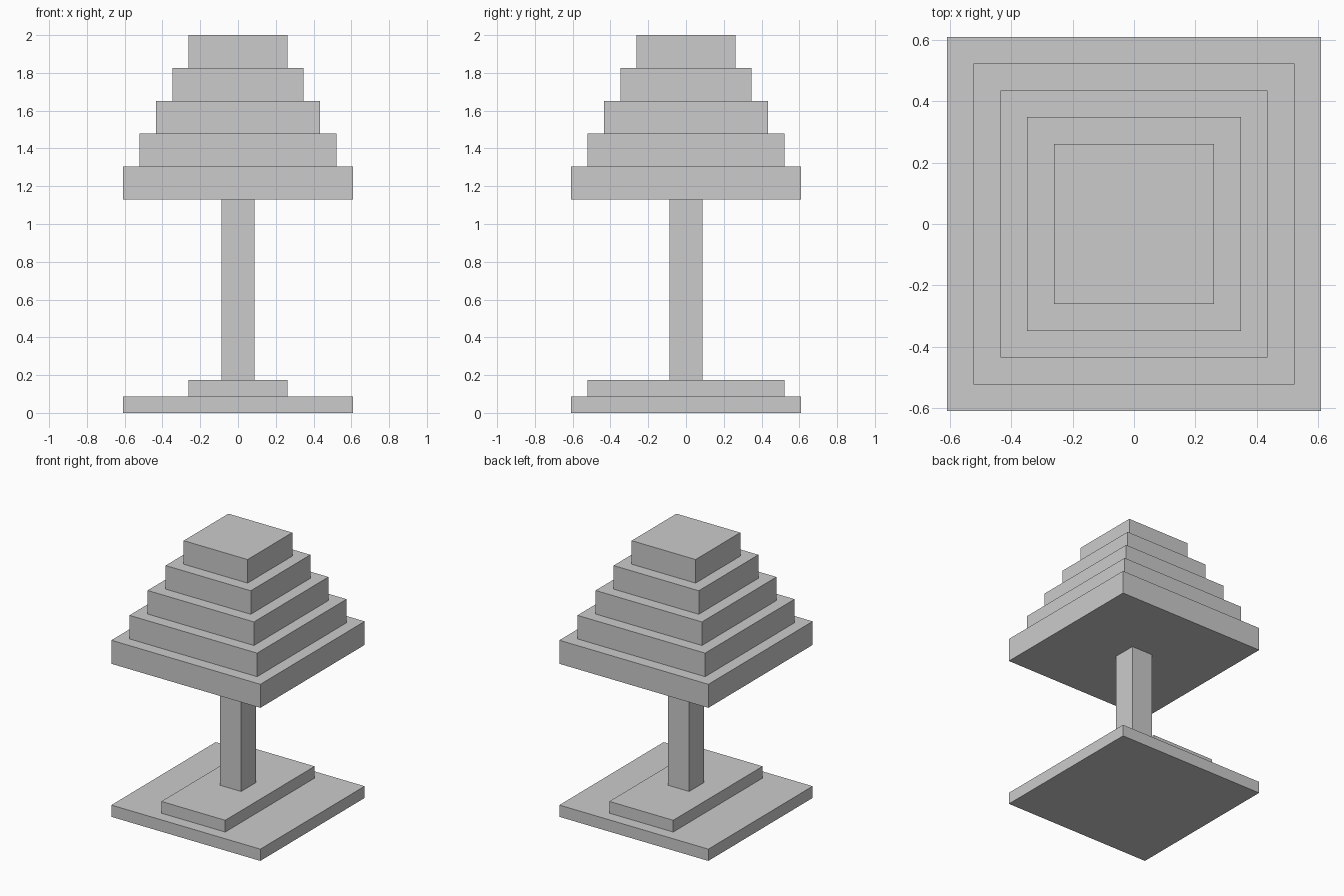
import bpy

if "Cube" in bpy.data.objects:
    bpy.data.objects.remove(bpy.data.objects["Cube"])

U = 2 / 23  # the model sits on a regular grid, 23 steps tall


def box(name, half_x, half_y, z0, z1):
    """Axis-aligned block centred on the z axis, sizes in grid steps."""
    bpy.ops.mesh.primitive_cube_add(size=1, location=(0, 0, (z0 + z1) / 2 * U))
    ob = bpy.context.object
    ob.name = name
    ob.scale = (2 * half_x * U, 2 * half_y * U, (z1 - z0) * U)
    bpy.ops.object.transform_apply(location=False, rotation=False, scale=True)
    return ob


# Foot: square plate with a narrower oblong step
box("base_plate", 7, 7, 0, 1)
box("base_step", 3, 6, 1, 2)

# Square post
box("post", 1, 1, 2, 13)

# Stepped shade, each tier one step narrower per side
for i in range(5):
    box(f"shade_tier_{i + 1}", 7 - i, 7 - i, 13 + 2 * i, 15 + 2 * i)
